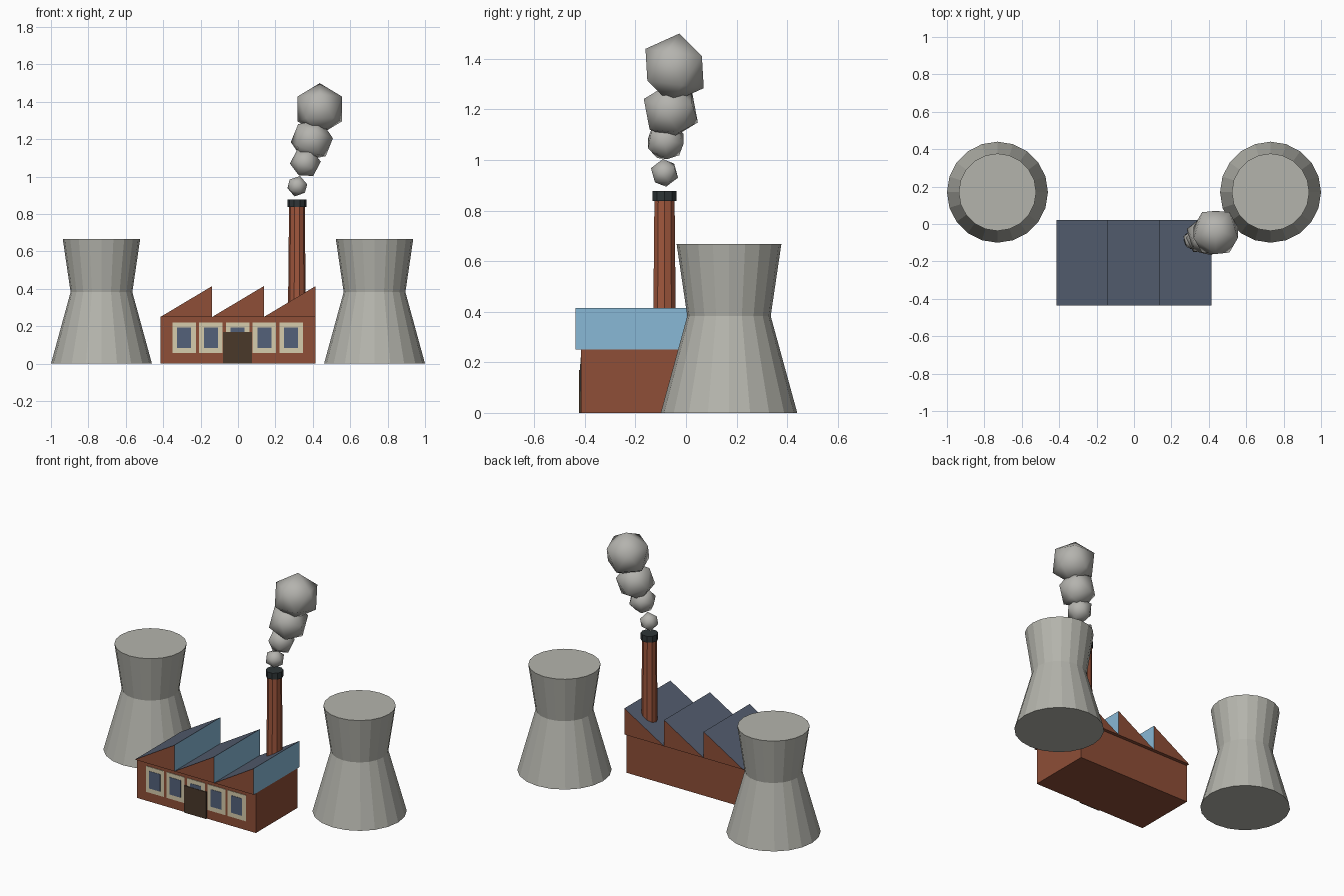
import bpy, bmesh, math
from mathutils import Matrix, Vector

default = bpy.data.objects.get("Cube")
if default:
    bpy.data.objects.remove(default, do_unlink=True)


def material(name, r, g, b):
    """Flat colour given in sRGB 0-255."""
    lin = [((c / 255 + 0.055) / 1.055) ** 2.4 for c in (r, g, b)] + [1]
    m = bpy.data.materials.new(name)
    m.use_nodes = True
    m.diffuse_color = lin
    bsdf = m.node_tree.nodes["Principled BSDF"]
    bsdf.inputs["Base Color"].default_value = lin
    bsdf.inputs["Roughness"].default_value = 0.9
    return m


brick = material("brick", 142, 78, 55)
chimney_brick = material("chimney_brick", 160, 87, 61)
roofing = material("slate_roof", 84, 94, 112)
glass = material("skylight_glass", 136, 184, 214)
pane_blue = material("window_pane", 84, 97, 122)
cream = material("window_frame", 214, 204, 172)
wood = material("door_brown", 74, 56, 42)
concrete = material("concrete", 180, 180, 172)
soot = material("chimney_cap", 46, 53, 55)
smoke_grey = material("smoke", 180, 179, 174)


def finish(name, bm, *mats):
    bmesh.ops.recalc_face_normals(bm, faces=bm.faces)
    mesh = bpy.data.meshes.new(name)
    bm.to_mesh(mesh)
    bm.free()
    for m in mats:
        mesh.materials.append(m)
    obj = bpy.data.objects.new(name, mesh)
    bpy.context.collection.objects.link(obj)
    return obj


def box(name, lo, hi, mat):
    lo, hi = Vector(lo), Vector(hi)
    bm = bmesh.new()
    bmesh.ops.create_cube(bm, size=1, matrix=Matrix.Translation((lo + hi) / 2)
                          @ Matrix.Diagonal((*(hi - lo), 1)))
    return finish(name, bm, mat)


def turned(name, x, y, profile, sides, mat):
    """Closed solid of revolution from (radius, height) pairs."""
    bm = bmesh.new()
    rings = []
    for r, z in profile:
        angles = [math.tau * i / sides for i in range(sides)]
        rings.append([bm.verts.new((x + r * math.cos(a), y + r * math.sin(a), z))
                      for a in angles])
    for a, b in zip(rings, rings[1:]):
        for i in range(sides):
            j = (i + 1) % sides
            bm.faces.new((a[i], a[j], b[j], b[i]))
    bm.faces.new(rings[0])
    bm.faces.new(rings[-1])
    return finish(name, bm, mat)


# Cooling towers
for side, x in (("right", -0.73), ("left", 0.73)):
    turned(f"{side}_cooling_tower", x, 0.17,
           [(0.27, 0), (0.165, 0.383), (0.207, 0.667)], 20, concrete)

# Factory hall
half, front, back, eaves, ridge = 0.415, -0.415, 0.0, 0.25, 0.415
box("factory_hall", (-half, front, 0), (half, back, eaves), brick)

# Sawtooth roof: brick gables, slate slopes, glazed upright sides
tooth = 2 * half / 3
for i in range(3):
    x0 = -half + i * tooth
    bm = bmesh.new()
    ends = [[bm.verts.new((x, y, z)) for x, z in
             ((x0, eaves), (x0 + tooth, eaves), (x0 + tooth, ridge))]
            for y in (front - 0.022, back + 0.022)]
    for end in ends:
        bm.faces.new(end)
    for k in range(3):
        n = (k + 1) % 3
        bm.faces.new((ends[0][k], ends[0][n], ends[1][n], ends[1][k]))
    bmesh.ops.recalc_face_normals(bm, faces=bm.faces)
    for f in bm.faces:
        if f.normal.z > 0.1:
            f.material_index = 1
        elif f.normal.x > 0.9:
            f.material_index = 2
    finish(f"roof_tooth_{i + 1}", bm, brick, roofing, glass)

# Windows and door
for i in range(5):
    x = (i - 2) * 0.143 - 0.002
    box(f"window_frame_{i + 1}", (x - 0.063, front - 0.003, 0.057),
        (x + 0.063, front, 0.22), cream)
    box(f"window_pane_{i + 1}", (x - 0.038, front - 0.005, 0.085),
        (x + 0.038, front, 0.194), pane_blue)
box("door", (-0.08, front - 0.008, 0), (0.074, front, 0.17), wood)

# Chimney
cx, cy = 0.315, -0.085
turned("chimney", cx, cy, [(0.048, eaves), (0.042, 0.84)], 10, chimney_brick)
turned("chimney_cap", cx, cy, [(0.05, 0.838), (0.05, 0.878)], 10, soot)

# Smoke puffs: (centre, radius, tilt, roll)
puffs = [((0.317, -0.085, 0.949), 0.057, 70, 15),
         ((0.36, -0.08, 1.075), 0.083, 40, 28),
         ((0.395, -0.06, 1.195), 0.118, 65, 22),
         ((0.437, -0.045, 1.362), 0.139, 56, 0)]
for i, (centre, radius, tilt, roll) in enumerate(puffs):
    bm = bmesh.new()
    bmesh.ops.create_icosphere(
        bm, subdivisions=1, radius=radius,
        matrix=Matrix.Translation(centre)
        @ Matrix.Rotation(math.radians(roll), 4, 'Y')
        @ Matrix.Rotation(math.radians(tilt), 4, 'X')
        @ Matrix.Rotation(math.radians(90), 4, 'Z'))
    for f in bm.faces:
        f.smooth = True
    finish(f"smoke_puff_{i + 1}", bm, smoke_grey)
